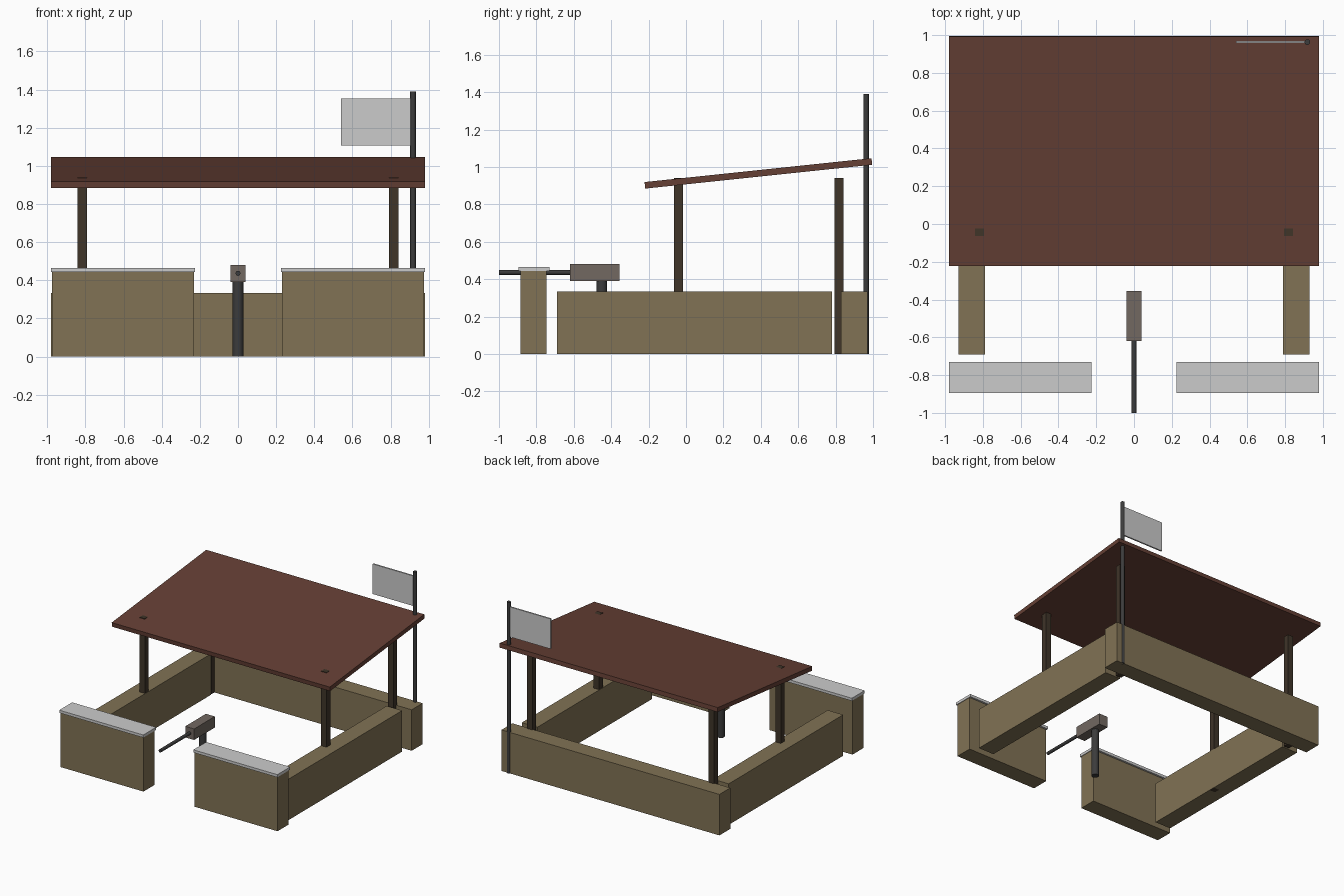
import bpy
import math

if "Cube" in bpy.data.objects:
    bpy.data.objects.remove(bpy.data.objects["Cube"])


def material(name, rgb):
    m = bpy.data.materials.new(name)
    m.diffuse_color = (*rgb, 1)
    m.use_nodes = True
    m.node_tree.nodes["Principled BSDF"].inputs["Base Color"].default_value = m.diffuse_color
    return m


SAND = material("sand", (0.22, 0.17, 0.09))
WOOD = material("dark_wood", (0.05, 0.035, 0.022))
RUST = material("rust_red", (0.13, 0.05, 0.035))
STEEL = material("dark_steel", (0.045, 0.045, 0.045))
BODY = material("warm_grey", (0.17, 0.14, 0.12))


def box(name, x, y, z, mat=None):
    """Box from (min, max) ranges on each axis."""
    bpy.ops.mesh.primitive_cube_add(size=1, location=[(a + b) / 2 for a, b in (x, y, z)])
    ob = bpy.context.object
    ob.name = name
    ob.scale = [b - a for a, b in (x, y, z)]
    bpy.ops.object.transform_apply(location=False, rotation=False, scale=True)
    if mat:
        ob.data.materials.append(mat)
    return ob


def rod(name, radius, length, loc, mat, rot=(0, 0, 0), sides=12):
    bpy.ops.mesh.primitive_cylinder_add(vertices=sides, radius=radius, depth=length,
                                        location=loc, rotation=rot)
    ob = bpy.context.object
    ob.name = name
    ob.data.materials.append(mat)
    bpy.ops.object.shade_smooth_by_angle()
    return ob


# Mirrored left and right parts
for side, s in (("left", -1), ("right", 1)):
    def span(a, b):
        return tuple(sorted((s * a, s * b)))

    box(f"front_wall_{side}", span(0.23, 0.975), (-0.885, -0.745), (0, 0.445), SAND)
    box(f"front_wall_cap_{side}", span(0.225, 0.98), (-0.895, -0.73), (0.443, 0.465))
    box(f"side_wall_{side}", span(0.79, 0.93), (-0.69, 0.78), (0, 0.333), SAND)
    for end, y in (("front", -0.04), ("back", 0.817)):
        box(f"{end}_post_{side}", span(0.793, 0.841), (y - 0.024, y + 0.024), (0, 0.94), WOOD)

# Back wall
box("back_wall", (-0.98, 0.98), (0.83, 0.97), (0, 0.333), SAND)

# Sloping roof
roof = box("roof", (-0.98, 0.98), (-0.223, 0.997), (0.948, 0.983), RUST)
roof.rotation_euler.x = math.radians(6)

# Mounted housing with pedestal and barrel
rod("pedestal", 0.028, 0.4, (0, -0.45, 0.2), STEEL)
box("housing", (-0.04, 0.04), (-0.62, -0.355), (0.39, 0.48), BODY)
rod("barrel", 0.013, 0.4, (0, -0.8, 0.436), STEEL, (math.pi / 2, 0, 0))

# Flag on its pole
rod("flag_pole", 0.015, 1.39, (0.918, 0.963, 0.695), STEEL)
box("flag", (0.54, 0.91), (0.957, 0.969), (1.108, 1.352))
